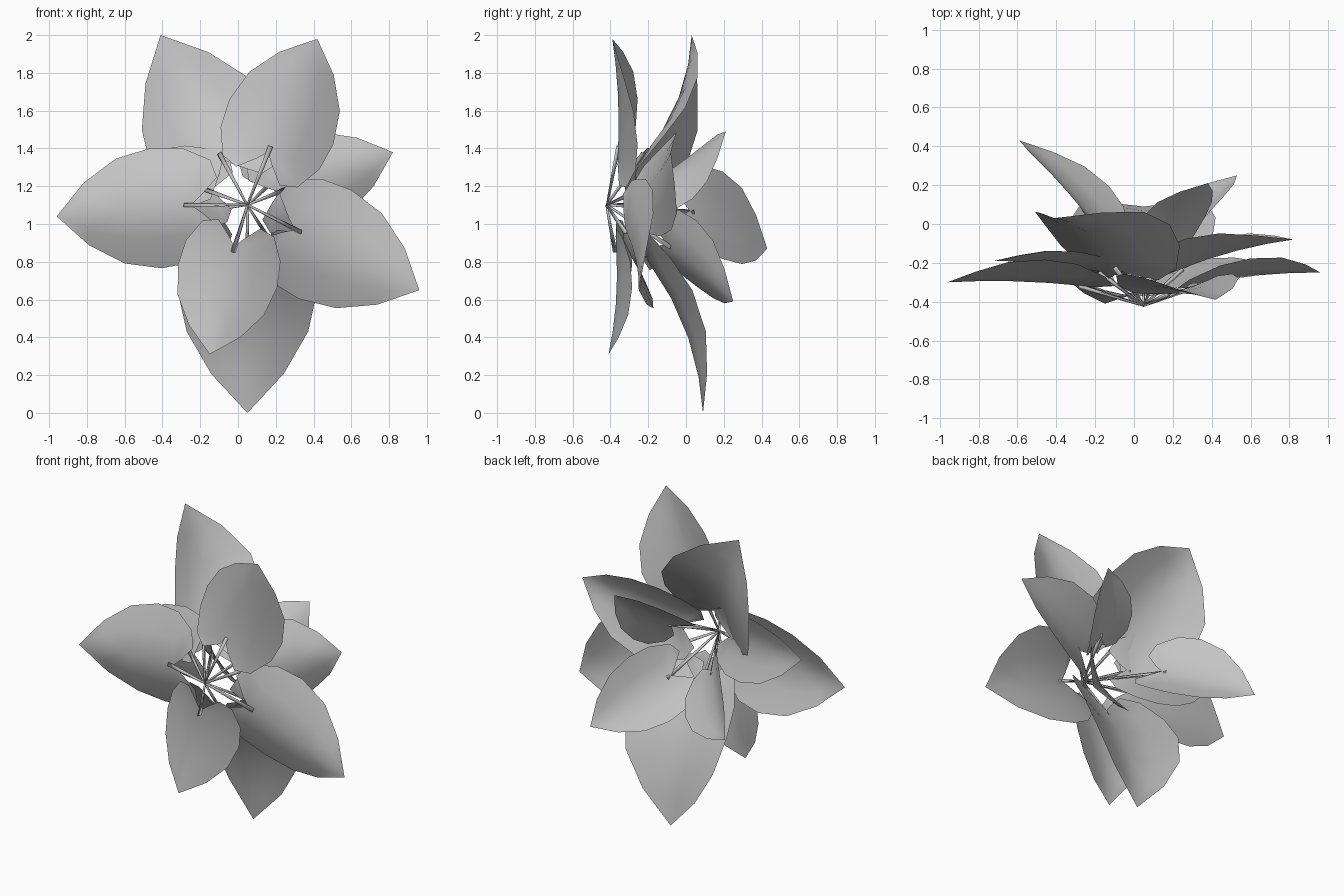
import bpy
import bmesh
from mathutils import Vector

if "Cube" in bpy.data.objects:
    bpy.data.objects.remove(bpy.data.objects["Cube"])

grey = bpy.data.materials.new("leaf grey")
grey.use_nodes = True
colour = (0.55, 0.55, 0.55, 1)
grey.diffuse_color = colour
grey.node_tree.nodes["Principled BSDF"].inputs["Base Color"].default_value = colour

HUB = Vector((0.05, -0.42, 1.1))
FRONT = Vector((0, -1, 0))

# Half outline of a heart-shaped leaf: (along midrib, across)
BLADE = [(0.03, 0.95), (0.26, 1), (0.53, 0.87), (0.78, 0.52)]
LOBE = [(-0.08, 0.14), (-0.21, 0.42), (-0.17, 0.72)]

# name: (notch of the heart, tip, half width, fold depth, backward bow)
LEAVES = {
    "upper_right": ((-0.08, -0.24, 1.34), (-0.41, 0.03, 2), 0.36, 0.13, 0.25),
    "upper_left": ((0.16, -0.36, 1.38), (0.42, -0.39, 1.98), 0.3, 0.1, 0.06),
    "side_right": ((-0.25, -0.32, 1.1), (-0.96, -0.3, 1.04), 0.32, 0.12, 0.06),
    "side_left": ((0.3, -0.32, 0.97), (0.96, -0.25, 0.65), 0.32, 0.11, 0.08),
    "lower_front": ((-0.02, -0.37, 0.88), (-0.15, -0.41, 0.31), 0.27, 0.08, 0.08),
    "bottom": ((0.05, -0.2, 0.8), (0.05, 0.09, 0), 0.37, 0.12, 0.25),
    "rear_left": ((0.22, -0.24, 1.17), (0.82, -0.08, 1.38), 0.26, 0.11, 0.08),
    "rear_top": ((0.18, -0.1, 1.22), (0.38, 0.21, 1.49), 0.2, 0.06, 0.06),
    "rear_right": ((-0.2, 0.02, 1.07), (-0.59, 0.43, 0.87), 0.26, 0.08, 0.06),
    "rear_lower": ((0.18, -0.1, 0.89), (0.53, 0.25, 0.59), 0.23, 0.07, 0.06),
    "inner_right": ((-0.15, -0.25, 1.18), (-0.72, -0.19, 1.2), 0.23, 0.08, 0.06),
}


def finish(bm, name):
    bmesh.ops.recalc_face_normals(bm, faces=bm.faces)
    for face in bm.faces:
        face.smooth = True
    mesh = bpy.data.meshes.new(name)
    bm.to_mesh(mesh)
    bm.free()
    mesh.materials.append(grey)
    obj = bpy.data.objects.new(name, mesh)
    bpy.context.collection.objects.link(obj)


def make_leaf(name, base, tip, width, fold, bow):
    axis = tip - base
    along = axis.normalized()
    face = (FRONT - along * FRONT.dot(along)).normalized()
    side = along.cross(face)
    bm = bmesh.new()

    def vert(t, w):
        # Edges fold backwards, the blade bows back and the lobes curl forward
        back = fold * abs(w) ** 1.4 + (bow if t > 0 else 0.12) * t * (1 - t)
        return bm.verts.new(base + axis * t + side * (w * width) - face * back)

    root, point = vert(0, 0), vert(1, 0)
    ribs = [root] + [vert(t, 0) for t, w in BLADE[1:]]
    for sign in (1, -1):
        edge = [vert(t, w * sign) for t, w in BLADE]
        middle = [vert(t, w * sign / 2) for t, w in BLADE]
        for i in range(len(BLADE) - 1):
            bm.faces.new((ribs[i], ribs[i + 1], middle[i + 1], middle[i]))
            bm.faces.new((middle[i], middle[i + 1], edge[i + 1], edge[i]))
        bm.faces.new((ribs[-1], point, middle[-1]))
        bm.faces.new((middle[-1], point, edge[-1]))
        # Rounded lobe beside the stalk
        lobe = [vert(t, w * sign) for t, w in LOBE]
        for a, b in zip(lobe[:-1], lobe[1:]):
            bm.faces.new((root, a, b))
        bm.faces.new((root, lobe[-1], middle[0]))
        bm.faces.new((middle[0], lobe[-1], edge[0]))
    finish(bm, name)


def make_stalk(name, end):
    # Slim three-sided stalk, narrow at the hub
    bm = bmesh.new()
    span = end - HUB
    bmesh.ops.create_cone(bm, cap_ends=True, segments=3, radius1=0.007,
                          radius2=0.015, depth=span.length)
    turn = span.to_track_quat("Z", "Y")
    for v in bm.verts:
        v.co = turn @ v.co + HUB + span / 2
    finish(bm, name)


for place, (base, tip, width, fold, bow) in LEAVES.items():
    base, tip = Vector(base), Vector(tip)
    make_leaf(place + "_leaf", base, tip, width, fold, bow)
    make_stalk(place + "_stalk", base.lerp(tip, 0.05))
